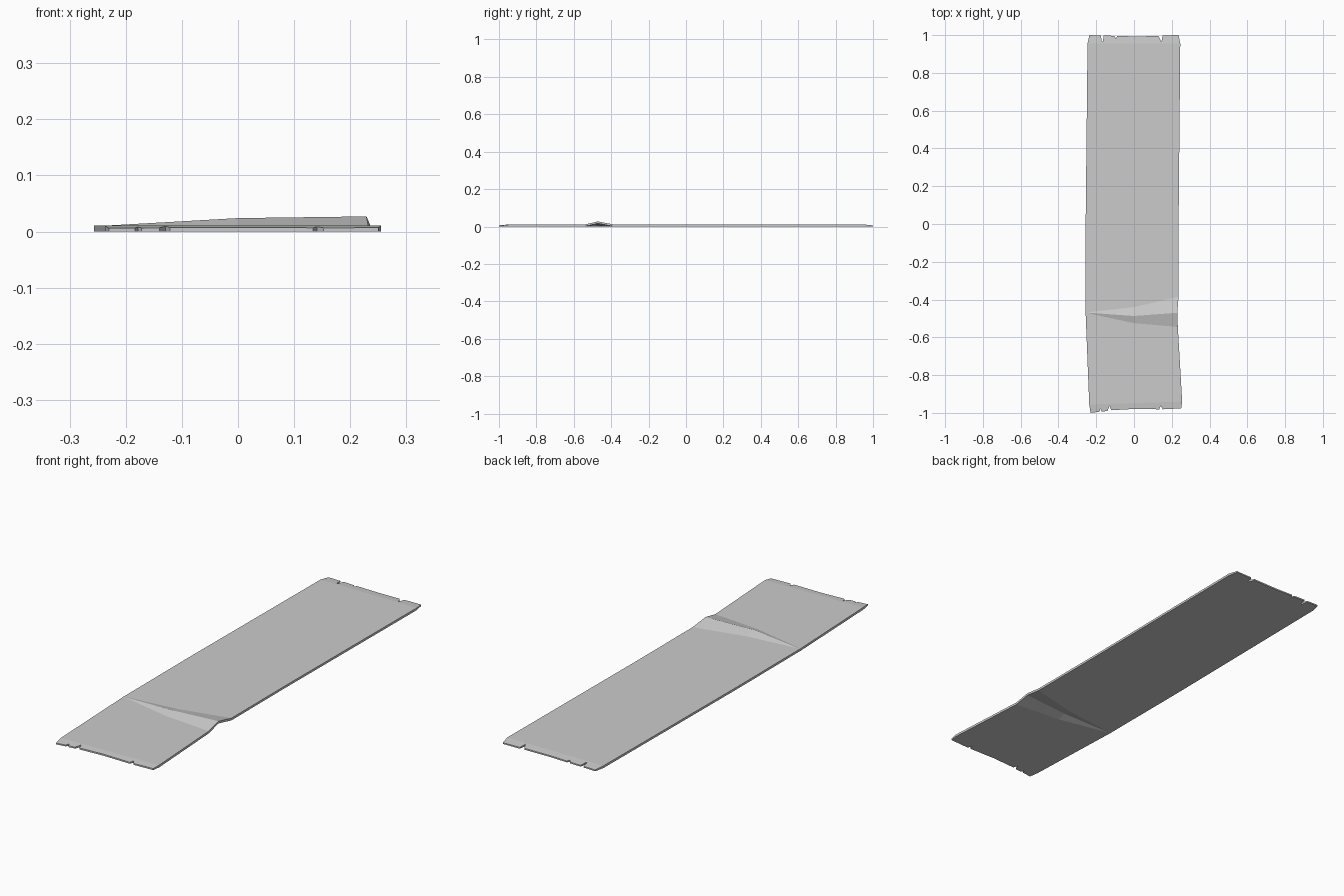
import bpy, bmesh

if "Cube" in bpy.data.objects:
    bpy.data.objects.remove(bpy.data.objects["Cube"])

THICK = 0.0105   # mat thickness
EDGE = 0.006     # thickness at the worn end edge


def slab(name, rows, wall_first, wall_last):
    """Thin solid skinned from rows of (x, y, z_bottom, z_top) points."""
    bm = bmesh.new()
    lo = [[bm.verts.new((x, y, b)) for x, y, b, t in r] for r in rows]
    hi = [[bm.verts.new((x, y, t)) for x, y, b, t in r] for r in rows]
    n, m = len(rows), len(rows[0])
    for i in range(n - 1):
        for j in range(m - 1):
            bm.faces.new((hi[i][j], hi[i][j+1], hi[i+1][j+1], hi[i+1][j]))
            bm.faces.new((lo[i][j], lo[i+1][j], lo[i+1][j+1], lo[i][j+1]))
        for j in (0, m - 1):
            bm.faces.new((lo[i][j], lo[i+1][j], hi[i+1][j], hi[i][j]))
    for i, wanted in ((0, wall_first), (n - 1, wall_last)):
        if wanted:
            for j in range(m - 1):
                bm.faces.new((lo[i][j], lo[i][j+1], hi[i][j+1], hi[i][j]))
    bmesh.ops.recalc_face_normals(bm, faces=bm.faces)
    mesh = bpy.data.meshes.new(name)
    bm.to_mesh(mesh)
    bm.free()
    obj = bpy.data.objects.new(name, mesh)
    bpy.context.collection.objects.link(obj)
    return obj


def row(*pts):
    """Row of (x, y, lift) points at full thickness."""
    return [(x, y, l, l + THICK) for x, y, l in pts]


# Main mat: slightly bent strip with one raised wrinkle growing to the right
body_rows = [
    row((-0.237, -0.955, 0), (-0.222, -0.955, 0), (0, -0.948, 0), (0.255, -0.94, 0)),
    row((-0.256, -0.474, 0), (-0.238, -0.474, 0), (0, -0.525, 0), (0.232, -0.545, 0)),
    row((-0.257, -0.470, 0), (-0.238, -0.470, 0), (0, -0.487, 0.0135), (0.229, -0.47, 0.0165)),
    row((-0.256, -0.466, 0), (-0.238, -0.466, 0), (0, -0.440, 0), (0.236, -0.385, 0)),
    row((-0.256, 0, 0), (-0.238, 0, 0), (0, 0, 0), (0.236, 0, 0)),
    row((-0.246, 0.955, 0), (-0.230, 0.955, 0), (0, 0.955, 0), (0.245, 0.955, 0)),
]
slab("mat", body_rows, False, False)


def worn_end(name, left, right, edge):
    """Bevelled end strip whose outer edge follows a torn outline."""
    x0, x1 = edge[0][0], edge[-1][0]
    inner, outer = [], []
    for x, y in edge:
        f = (x - x0) / (x1 - x0)
        bx = left[0] + (right[0] - left[0]) * f
        by = left[1] + (right[1] - left[1]) * f
        inner.append((bx, by, 0, THICK))
        slope = min(1, abs(y - by) / 0.045)
        outer.append((x, y, 0, THICK + (EDGE - THICK) * slope))
    slab(name, [inner, outer], False, True)


# Torn end strips
worn_end("back_torn_end", (-0.246, 0.955), (0.245, 0.955), [
    (-0.236, 1.0), (-0.176, 0.998), (-0.170, 0.966), (-0.162, 0.966),
    (-0.160, 0.998), (-0.104, 0.996), (-0.096, 0.982), (-0.088, 0.996),
    (0.0, 0.993), (0.130, 0.995), (0.146, 0.964), (0.151, 0.998), (0.236, 1.0)])
worn_end("front_torn_end", (-0.237, -0.955), (0.255, -0.94), [
    (-0.230, -1.0), (-0.184, -0.994), (-0.178, -0.978), (-0.172, -0.993),
    (-0.140, -0.990), (-0.129, -0.961), (-0.121, -0.986), (0.0, -0.979),
    (0.134, -0.981), (0.141, -0.962), (0.152, -0.981), (0.250, -0.976)])
